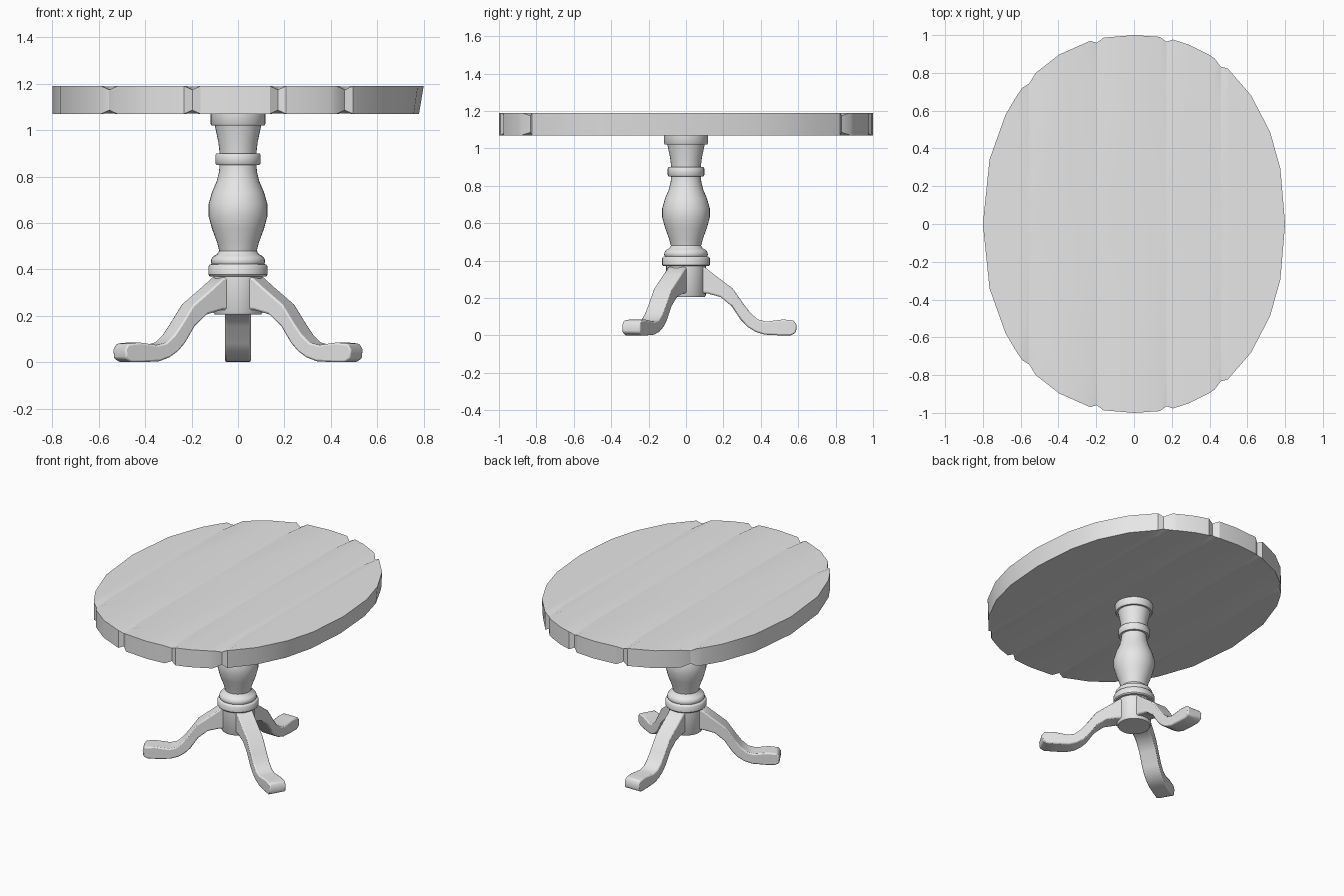
import bpy, bmesh, math
from mathutils import Matrix

cube = bpy.data.objects.get("Cube")
if cube:
    bpy.data.objects.remove(cube, do_unlink=True)

wood = bpy.data.materials.new("pale grey wood")
wood.use_nodes = True
GREY = (0.8, 0.8, 0.8, 1)
wood.diffuse_color = GREY
wood.node_tree.nodes["Principled BSDF"].inputs["Base Color"].default_value = GREY


def finish(bm, name, angle=35, bevel=0):
    """Clean the mesh, turn it into an object and shade it."""
    bmesh.ops.remove_doubles(bm, verts=bm.verts, dist=1e-4)
    bmesh.ops.recalc_face_normals(bm, faces=bm.faces)
    mesh = bpy.data.meshes.new(name)
    bm.to_mesh(mesh)
    bm.free()
    obj = bpy.data.objects.new(name, mesh)
    bpy.context.collection.objects.link(obj)
    mesh.materials.append(wood)
    if bevel:
        mod = obj.modifiers.new("soft edges", "BEVEL")
        mod.width, mod.segments = bevel, 2
        mod.limit_method = "ANGLE"
        mod.angle_limit = math.radians(50)
    bpy.ops.object.select_all(action="DESELECT")
    obj.select_set(True)
    bpy.context.view_layer.objects.active = obj
    bpy.ops.object.shade_smooth_by_angle(angle=math.radians(angle))
    return obj


# Oval top, made of five planks with worn notches at the ends of the seams
HALF_X, POWER = 0.8, 2.2
SEAMS = [-0.555, -0.197, 0.172, 0.46]
BREAKS = [-0.8, -0.765, -0.68, -0.615, -0.395, 0, 0.295, 0.4,
          0.5, 0.62, 0.72, 0.775, 0.8]
WORN = 0.035
ROWS = [-1, -0.8, 0, 0.8, 1]


def oval_edge(x):
    return max(0, 1 - abs(x / HALF_X) ** POWER) ** (1 / POWER)


def plank(name, x0, x1):
    seams = [x for x in (x0, x1) if x in SEAMS]
    columns = {x for x in BREAKS if x0 + WORN < x < x1 - WORN or x in (x0, x1)}
    columns |= {x0, x1}
    columns |= {x for x in BREAKS if abs(x) > 0.7 and x0 < x < x1}
    columns |= {s + (WORN if s == x0 else -WORN) for s in seams}
    columns = sorted(columns)
    bm = bmesh.new()

    def layer(top):
        grid = []
        for x in columns:
            on_seam = x in seams
            edge = oval_edge(x) - (0.02 if on_seam else 0)
            line = []
            for row in ROWS:
                wear = (0.016 if abs(row) == 1 else 0.002) if on_seam else 0
                z = 1.19 - wear if top else 1.07 + wear
                # the right-hand rim leans inwards towards the bottom
                lean = 0 if top or x < 0.5 else 0.02 * (x / HALF_X) ** 4
                line.append(bm.verts.new((x - lean, row * edge, z)))
            grid.append(line)
        return grid

    def skin(a, b):
        for i in range(len(a) - 1):
            quad = (a[i], a[i + 1], b[i + 1], b[i])
            bm.faces.new(quad)

    upper, lower = layer(True), layer(False)
    for grid in (upper, lower):
        for a, b in zip(grid, grid[1:]):
            skin(a, b)
    for end in (0, -1):
        skin(upper[end], lower[end])
        skin([c[end] for c in upper], [c[end] for c in lower])
    bmesh.ops.dissolve_degenerate(bm, dist=1e-4, edges=bm.edges)
    finish(bm, name, 30)


bounds = [-HALF_X] + SEAMS + [HALF_X]
names = ["right_rim", "right", "middle", "left", "left_rim"]
for name, x0, x1 in zip(names, bounds, bounds[1:]):
    plank("top_plank_" + name, x0, x1)


# Turned pedestal: radius and height from the bottom up
PROFILE = [
    (0, 0.205), (0.1, 0.205), (0.106, 0.215), (0.106, 0.37),
    (0.122, 0.37), (0.128, 0.377), (0.128, 0.412), (0.122, 0.42),
    (0.113, 0.423), (0.117, 0.43), (0.115, 0.445), (0.106, 0.457),
    (0.09, 0.465), (0.081, 0.48), (0.09, 0.515), (0.112, 0.575),
    (0.127, 0.63), (0.127, 0.68), (0.113, 0.73), (0.092, 0.78),
    (0.082, 0.82), (0.079, 0.85), (0.093, 0.85), (0.098, 0.857),
    (0.098, 0.892), (0.093, 0.9), (0.079, 0.9), (0.085, 0.95),
    (0.1, 1.02), (0.113, 1.02), (0.118, 1.027), (0.118, 1.072), (0, 1.072),
]
bm = bmesh.new()
points = [bm.verts.new((r, 0, z)) for r, z in PROFILE]
edges = [bm.edges.new(pair) for pair in zip(points, points[1:])]
bmesh.ops.spin(bm, geom=points + edges, axis=(0, 0, 1), cent=(0, 0, 0),
               angle=math.tau, steps=32, use_duplicate=False)
finish(bm, "pedestal", 40)


# Three curved legs: upper and lower outline as (distance out, height)
UPPER = [(0.05, 0.365), (0.1, 0.365), (0.15, 0.325), (0.25, 0.25),
         (0.31, 0.165), (0.345, 0.12), (0.385, 0.085), (0.43, 0.074),
         (0.52, 0.085), (0.575, 0.08), (0.592, 0.055)]
LOWER = [(0.05, 0.225), (0.11, 0.225), (0.185, 0.205), (0.245, 0.155),
         (0.295, 0.08), (0.33, 0.045), (0.37, 0.02), (0.42, 0.004),
         (0.5, 0), (0.56, 0), (0.588, 0.015)]
HALF_WIDTH = 0.055


def leg(name, heading):
    bm = bmesh.new()
    rings = []
    for top, bottom in zip(UPPER, LOWER):
        corners = [(top, -1), (top, 1), (bottom, 1), (bottom, -1)]
        rings.append([bm.verts.new((p[0], side * HALF_WIDTH, p[1]))
                      for p, side in corners])
    for a, b in zip(rings, rings[1:]):
        for i in range(4):
            j = (i + 1) % 4
            bm.faces.new((a[i], a[j], b[j], b[i]))
    bm.faces.new(rings[0])
    bm.faces.new(rings[-1])
    bm.transform(Matrix.Rotation(math.radians(heading), 4, "Z"))
    finish(bm, name, 40, bevel=0.008)


for name, heading in (("back", 90), ("front_right", 210), ("front_left", 330)):
    leg(name + "_leg", heading)
